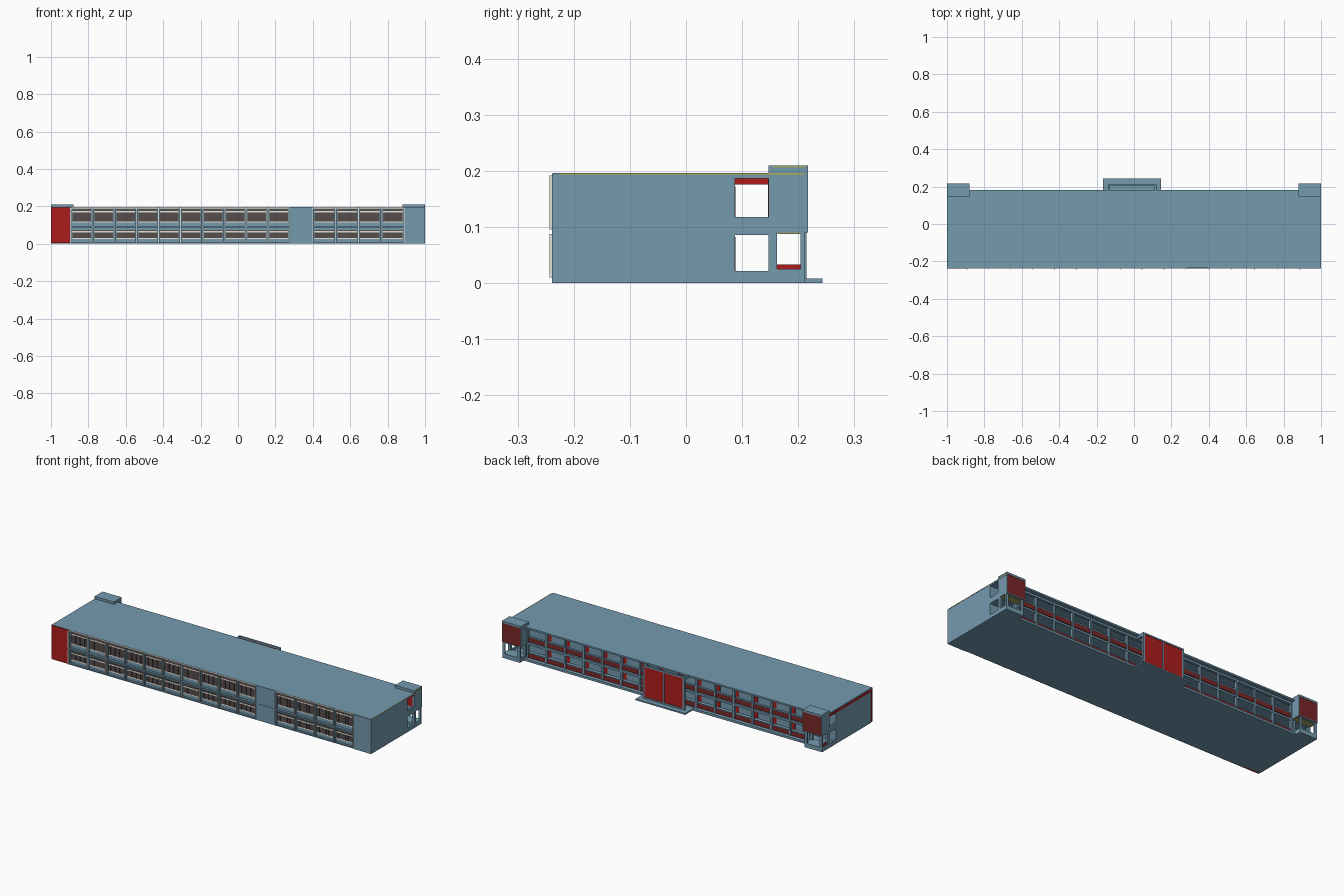
import bpy


def material(name, rgb):
    m = bpy.data.materials.new(name)
    m.diffuse_color = (*rgb, 1)
    return m


BLUE = material("slate blue", (0.175, 0.325, 0.43))
RED = material("bright red", (0.42, 0.012, 0.012))
DARKRED = material("dark red", (0.19, 0.02, 0.02))
DARK = material("dark glass", (0.09, 0.075, 0.07))
CREAM = material("cream", (0.80, 0.77, 0.70))
OLIVE = material("olive trim", (0.36, 0.40, 0.13))


def boxes(name, mat, items):
    """One object made of boxes, each (x0, x1, y0, y1, z0, z1)."""
    verts, faces = [], []
    for x0, x1, y0, y1, z0, z1 in items:
        n = len(verts)
        verts += [(x, y, z) for x in (x0, x1) for y in (y0, y1) for z in (z0, z1)]
        for f in ((0, 1, 3, 2), (4, 6, 7, 5), (0, 4, 5, 1),
                  (2, 3, 7, 6), (0, 2, 6, 4), (1, 5, 7, 3)):
            faces.append([n + i for i in f])
    me = bpy.data.meshes.new(name)
    me.from_pydata(verts, [], faces)
    me.materials.append(mat)
    ob = bpy.data.objects.new(name, me)
    bpy.context.collection.objects.link(ob)
    return ob


# Main block with slabs and roof
boxes("main_block", BLUE, [(-1, 1, -0.225, 0.087, 0, 0.19)])
boxes("roof", BLUE, [(-1, 1, -0.236, 0.183, 0.187, 0.196)])
boxes("floor_slabs", BLUE, [(-1, 1, 0.087, 0.16, 0, 0.012),
                            (-1, 1, 0.087, 0.16, 0.086, 0.097),
                            (-0.9, 0.9, -0.236, -0.225, 0.0, 0.006),
                            (-0.9, 0.9, -0.238, -0.225, 0.087, 0.094)])
boxes("roof_trim", OLIVE, [(0.999, 1.001, -0.225, 0.21, 0.193, 0.1965),
                           (0.999, 1.001, 0.155, 0.213, 0.206, 0.209)])

# Front end walls and blind bay
boxes("front_red_wall", RED, [(-1.0, -0.897, -0.239, -0.225, 0.003, 0.194)])
boxes("front_blue_walls", BLUE, [(0.892, 1.0, -0.239, -0.225, 0, 0.195),
                                 (0.28, 0.398, -0.236, -0.225, 0, 0.19)])

# Front window bays
P = 0.117
bays = [(-0.893 + P * i, -0.893 + P * (i + 1)) for i in range(10)]
bays += [(0.4 + 0.122 * i, 0.4 + 0.122 * (i + 1)) for i in range(4)]
glass, frames, mullions, pilasters, fins = [], [], [], [], []
for a, b in bays:
    for x in (a, b):
        pilasters.append((x - 0.005, x + 0.005, -0.237, -0.225, 0, 0.19))
        for z0, z1 in ((0.01, 0.088), (0.096, 0.192)):
            fins.append((x - 0.002, x + 0.002, -0.243, -0.237, z0, z1))
    l, r = a + 0.009, b - 0.009
    frames.append((a + 0.002, b - 0.002, -0.2375, -0.235, 0.188, 0.196))
    for z0, z1, zt in ((0.028, 0.074, 0.064), (0.118, 0.187, 0.171)):
        glass.append((l, r, -0.229, -0.225, z0, z1))
        frames.append((l, r, -0.2295, -0.225, z0 - 0.004, z0 + 0.002))
        frames.append((l, r, -0.2295, -0.225, zt - 0.003, zt + 0.003))
        for i in range(1, 7):
            x = l + (r - l) * i / 7
            mullions.append((x - 0.001, x + 0.001, -0.231, -0.229, z0 + 0.002, zt - 0.003))
boxes("front_windows", DARK, glass)
boxes("front_window_frames", CREAM, frames)
boxes("front_window_mullions", DARK, mullions)
boxes("front_pilasters", BLUE, pilasters)
boxes("front_fins", CREAM, fins)

# Rear galleries: columns, red parapets, rails, doors and windows
cols, panels, rails, doors, panes = [], [], [], [], []
N = 15
w = 1.76 / N
for i in range(N + 1):
    x = -0.88 + w * i
    cols.append((x - 0.005, x + 0.005, 0.148, 0.162, 0, 0.19))
    if i == N:
        break
    for z in (0.0, 0.09):
        if not (z == 0 and i == 7):
            panels.append((x + 0.005, x + w - 0.005, 0.151, 0.157, z + 0.012, z + 0.036))
            rails.append((x + 0.005, x + w - 0.005, 0.151, 0.157, z + 0.036, z + 0.039))
        doors.append((x + 0.018, x + 0.04, 0.087, 0.0885, z + 0.012, z + 0.082))
        panes.append((x + 0.052, x + w - 0.014, 0.087, 0.088, z + 0.045, z + 0.08))
boxes("gallery_columns", BLUE, cols)
boxes("gallery_parapets", DARKRED, panels)
boxes("gallery_rails", BLUE, rails)
boxes("gallery_doors", RED, doors)
boxes("gallery_windows", DARK, panes)
boxes("gallery_ledges", BLUE, [(-0.89, -0.165, 0.16, 0.178, 0, 0.012),
                               (0.145, 0.89, 0.16, 0.178, 0, 0.012),
                               (-0.89, 0.89, 0.148, 0.163, 0.176, 0.187)])

# Corridor end walls and rear corner towers, mirrored left and right
ends, reds, backs, trims = [], [], [], []


def side(s, xa, xb, *rest):
    return (min(s * xa, s * xb), max(s * xa, s * xb), *rest)


for s in (-1, 1):
    ends += [side(s, 0.99, 1, 0.087, 0.147, 0, 0.022),
             side(s, 0.99, 1, 0.087, 0.147, 0.09, 0.118),
             side(s, 0.88, 1, 0.147, 0.214, 0.09, 0.203),
             side(s, 0.88, 1, 0.147, 0.217, 0.199, 0.21),
             side(s, 0.996, 1, 0.21, 0.217, 0.09, 0.2),
             side(s, 0.88, 0.884, 0.21, 0.217, 0.09, 0.2),
             side(s, 0.884, 0.996, 0.21, 0.217, 0.09, 0.094),
             side(s, 0.89, 1, 0.147, 0.212, 0, 0.025)]
    for x in (0.89, 0.985):
        for y0, y1 in ((0.147, 0.162), (0.204, 0.212)):
            ends.append(side(s, x, x + 0.015, y0, y1, 0.02, 0.092))
    backs.append(side(s, 0.884, 0.996, 0.213, 0.2155, 0.094, 0.199))
    reds.append(side(s, 0.89, 0.99, 0.146, 0.1475, 0.118, 0.187))
    trims.append(side(s, 0.885, 0.998, 0.163, 0.204, 0.088, 0.0905))
boxes("corner_towers", BLUE, ends)
boxes("tower_back_panels", DARKRED, backs)
boxes("tower_inner_panels", RED, reds)
boxes("tower_soffit_trim", OLIVE, trims)
boxes("left_red_trim", RED, [(-1.001, -0.998, -0.238, 0.147, 0.176, 0.189),
                             (-1.001, -0.998, -0.238, -0.226, 0.003, 0.189),
                             (-0.995, -0.985, 0.162, 0.204, 0.025, 0.033)])

# Rear entrance: step, hanging frame and two red panels
boxes("entrance_step", BLUE, [(-0.165, 0.145, 0.16, 0.243, 0, 0.008)])
boxes("entrance_frame", BLUE, [(-0.14, -0.13, 0.204, 0.215, 0.008, 0.194),
                               (0.11, 0.12, 0.204, 0.215, 0.008, 0.194),
                               (-0.014, -0.006, 0.204, 0.215, 0.008, 0.194),
                               (-0.14, 0.12, 0.204, 0.215, 0.186, 0.194),
                               (-0.14, 0.12, 0.204, 0.215, 0.008, 0.016),
                               (-0.14, -0.13, 0.16, 0.206, 0.176, 0.194),
                               (0.11, 0.12, 0.16, 0.206, 0.176, 0.194)])
boxes("entrance_panels", RED, [(-0.13, -0.014, 0.206, 0.212, 0.016, 0.186),
                               (-0.006, 0.11, 0.206, 0.212, 0.016, 0.186)])
